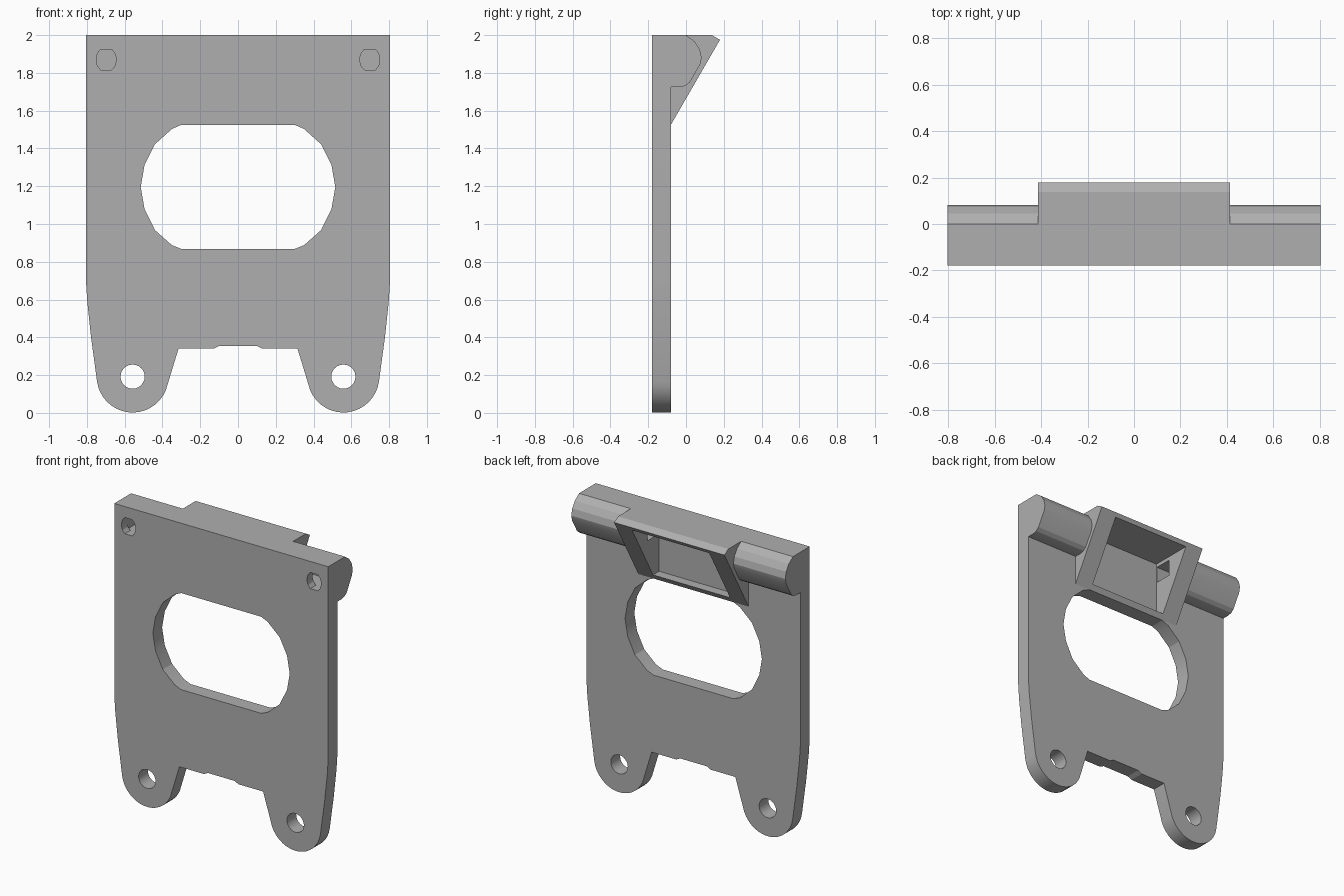
import bpy, bmesh
from math import cos, sin, radians
from mathutils import Vector

cube = bpy.data.objects.get("Cube")
if cube:
    bpy.data.objects.remove(cube, do_unlink=True)

grey = bpy.data.materials.new("plain grey")
grey.use_nodes = True
grey.diffuse_color = (0.43, 0.43, 0.43, 1)
grey.node_tree.nodes["Principled BSDF"].inputs["Base Color"].default_value = (0.43, 0.43, 0.43, 1)


def prism(name, profile, axis, start, end):
    """Extrude a closed profile: (x, z) along y, or (y, z) along x."""
    def place(a, b):
        return (a, start, b) if axis == "y" else (start, a, b)
    bm = bmesh.new()
    face = bm.faces.new([bm.verts.new(place(a, b)) for a, b in profile])
    out = bmesh.ops.extrude_face_region(bm, geom=[face])
    shift = Vector((0, end - start, 0)) if axis == "y" else Vector((end - start, 0, 0))
    moved = [v for v in out["geom"] if isinstance(v, bmesh.types.BMVert)]
    bmesh.ops.translate(bm, verts=moved, vec=shift)
    bmesh.ops.recalc_face_normals(bm, faces=bm.faces)
    mesh = bpy.data.meshes.new(name)
    bm.to_mesh(mesh)
    bm.free()
    mesh.materials.append(grey)
    obj = bpy.data.objects.new(name, mesh)
    bpy.context.collection.objects.link(obj)
    return obj


def arc(cx, cz, r, first, last, steps):
    angles = [radians(first + (last - first) * i / steps) for i in range(steps + 1)]
    return [(cx + r * cos(t), cz + r * sin(t)) for t in angles]


def circle(cx, cz, r, sides):
    return arc(cx, cz, r, 0, 360, sides)[:-1]


def mirrored(half):
    return half + [(-x, z) for x, z in reversed(half)]


def rect(a0, a1, b0, b1):
    return [(a0, b0), (a1, b0), (a1, b1), (a0, b1)]


def combine(target, tool, operation):
    mod = target.modifiers.new(operation.lower(), "BOOLEAN")
    mod.operation = operation
    mod.solver = "EXACT"
    mod.object = tool
    bpy.context.view_layer.objects.active = target
    bpy.ops.object.modifier_apply(modifier=mod.name)
    bpy.data.objects.remove(tool, do_unlink=True)


# Plate with two rounded lugs at the bottom
half_outline = [(0.805, 2), (0.805, 0.7), (0.798, 0.59), (0.778, 0.4)]
half_outline += arc(0.558, 0.192, 0.19, -8, -158, 16)
half_outline += [(0.315, 0.34), (0.13, 0.34), (0.10, 0.355)]
bracket = prism("bracket_plate", mirrored(half_outline), "y", -0.18, -0.08)

# Rounded bar along the top of the back
bar_profile = [(-0.1, 2), (0.0, 2), (0.045, 1.967), (0.073, 1.925), (0.083, 1.88),
               (0.075, 1.845), (0.02, 1.75), (-0.003, 1.732), (-0.03, 1.725), (-0.1, 1.725)]
combine(bracket, prism("top_bar", bar_profile, "x", -0.805, 0.805), "UNION")

# Wedge housing in the middle of the back
wedge = [(-0.1, 2), (0.137, 2), (0.18, 1.975), (-0.08, 1.525), (-0.1, 1.525)]
combine(bracket, prism("wedge_housing", wedge, "x", -0.415, 0.415), "UNION")

# Hollow of the housing, open through the sloped face
hollow = rect(-0.125, 0.3, 1.56, 1.95)
combine(bracket, prism("housing_hollow", hollow, "x", -0.29, 0.29), "DIFFERENCE")

# Large window
half_window = [(0.30, 1.525), (0.35, 1.503), (0.44, 1.422), (0.495, 1.312), (0.515, 1.195),
               (0.495, 1.08), (0.44, 0.968), (0.35, 0.888), (0.30, 0.868)]
combine(bracket, prism("window_cut", mirrored(half_window), "y", -0.3, -0.02), "DIFFERENCE")

for side in (1, -1):
    # Lug hole
    lug_hole = circle(side * 0.558, 0.192, 0.064, 24)
    combine(bracket, prism("lug_hole", lug_hole, "y", -0.3, 0.1), "DIFFERENCE")
    # Side channel from the hollow, and the flat-sided front hole that meets it
    channel = rect(-0.12, 0.0, 1.815, 1.925)
    combine(bracket, prism("side_channel", channel, "x", side * 0.25, side * 0.752), "DIFFERENCE")
    half_hole = [(0.028, 0.055), (0.045, 0.035), (0.052, 0.012),
                 (0.052, -0.012), (0.045, -0.035), (0.028, -0.055)]
    front_hole = [(side * 0.698 + x, 1.87 + z) for x, z in mirrored(half_hole)]
    combine(bracket, prism("front_hole", front_hole, "y", -0.3, -0.05), "DIFFERENCE")

# Smooth the shallow curves, keep the edges crisp
bpy.ops.object.select_all(action="DESELECT")
bracket.select_set(True)
bpy.context.view_layer.objects.active = bracket
bpy.ops.object.shade_smooth_by_angle(angle=radians(20))
